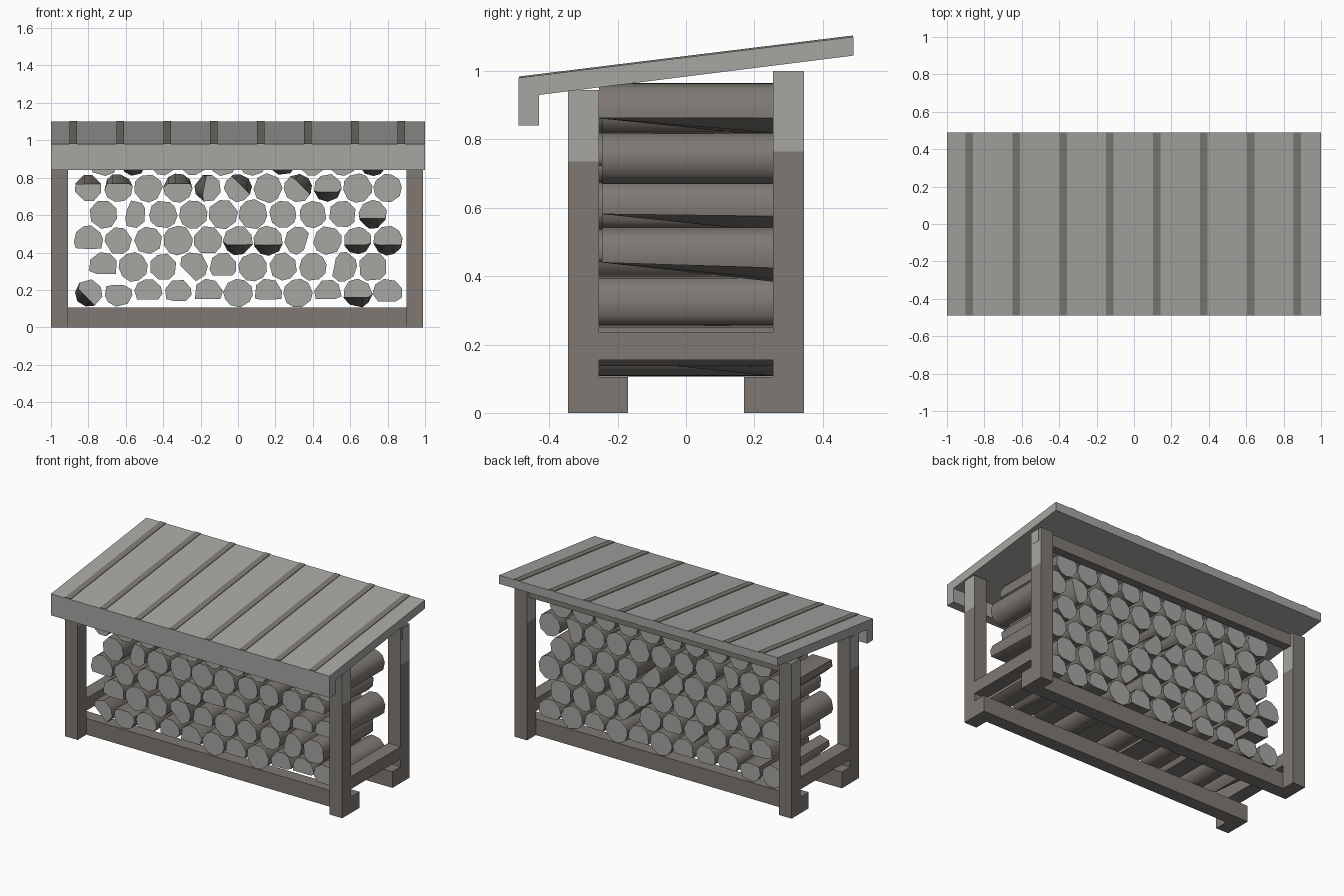
import bpy, bmesh, math, random
from mathutils import Vector

random.seed(4)
cube = bpy.data.objects.get("Cube")
if cube:
    bpy.data.objects.remove(cube, do_unlink=True)


def material(name, rgb):
    m = bpy.data.materials.new(name)
    m.use_nodes = True
    m.diffuse_color = (*rgb, 1)
    m.node_tree.nodes["Principled BSDF"].inputs["Base Color"].default_value = (*rgb, 1)
    return m


WOOD = material("brown_wood", (0.21, 0.19, 0.17))
GREY = material("pale_grey", (0.38, 0.38, 0.365))


def finish(name, bm, mats):
    bmesh.ops.recalc_face_normals(bm, faces=bm.faces)
    me = bpy.data.meshes.new(name)
    bm.to_mesh(me)
    bm.free()
    for m in mats:
        me.materials.append(m)
    ob = bpy.data.objects.new(name, me)
    bpy.context.collection.objects.link(ob)
    return ob


def box(name, lo, hi, pale_above=None):
    """Wooden box; end faces above the given height turn pale."""
    bm = bmesh.new()
    bmesh.ops.create_cube(bm, size=1)
    lo, hi = Vector(lo), Vector(hi)
    for v in bm.verts:
        v.co = (lo + hi) / 2 + v.co * (hi - lo)
    if pale_above:
        if lo.z < pale_above:
            bmesh.ops.bisect_plane(bm, geom=bm.verts[:] + bm.edges[:] + bm.faces[:],
                                   plane_co=(0, 0, pale_above), plane_no=(0, 0, 1))
        bm.normal_update()
        for f in bm.faces:
            if abs(f.normal.x) > 0.9 and f.calc_center_median().z > pale_above:
                f.material_index = 1
    return finish(name, bm, [WOOD, GREY])


def extrude_x(name, profile, x0, x1, mat):
    """Sweep a (y, z) profile along x."""
    bm = bmesh.new()
    face = bm.faces.new([bm.verts.new((x0, y, z)) for y, z in profile])
    geo = bmesh.ops.extrude_face_region(bm, geom=[face])["geom"]
    bmesh.ops.translate(bm, vec=(x1 - x0, 0, 0),
                        verts=[g for g in geo if isinstance(g, bmesh.types.BMVert)])
    return finish(name, bm, [mat])


# Frame: posts, end rails, ground runners and rear top beam
for side, x0 in (("right", -1.0), ("left", 0.9)):
    x1 = x0 + 0.09
    box(f"front_post_{side}", (x0, -0.345, 0), (x1, -0.255, 0.945), 0.735)
    box(f"back_post_{side}", (x0, 0.255, 0), (x1, 0.345, 1.0), 0.765)
    box(f"end_rail_{side}", (x0, -0.255, 0.155), (x1, 0.255, 0.235))
box("front_runner", (-1, -0.255, 0), (0.99, -0.17, 0.105))
box("back_runner", (-1, 0.17, 0), (0.99, 0.255, 0.105))
box("back_top_beam", (-1, 0.27, 0.92), (0.992, 0.325, 0.998), 0.9)

# Sloping roof with a front lip
extrude_x("roof", [(-0.49, 0.84), (-0.43, 0.84), (-0.43, 0.93), (0.49, 1.045),
                   (0.49, 1.1), (-0.49, 0.98)], -1, 1, GREY)
for i in range(8):
    x = -0.88 + i * 0.2505
    extrude_x(f"roof_batten_{i + 1}", [(-0.488, 0.97), (0.489, 1.09), (0.489, 1.104),
                                       (-0.488, 0.984)], x - 0.02, x + 0.02, WOOD)

# Stacked logs: o = round, lower case = flat cut all along, upper case = chipped front
DIRS = {"b": (0, -1), "t": (0, 1), "l": (-1, 0.2), "r": (1, -0.3), "q": (-0.7, -0.7), "p": (0.7, 0.7)}
ROWS = ["QtbbbobobBb", "booqbooolo", "boooo" "BBroBB", "oloooooooB",
        "TToTLPoPBoo", "oBooooBooB"]


def clamp(points, direction, depth):
    n = Vector(direction).normalized()
    return [p - n * max(0, p.dot(n) - depth) for p in points]


def log(name, x, z, kind):
    r = random.uniform(0.073, 0.081)
    sides = random.choice((8, 9, 10))
    turn = random.uniform(0, math.tau)
    back = []
    for i in range(sides):
        a = turn + math.tau * (i + random.uniform(-0.2, 0.2)) / sides
        back.append(Vector((math.cos(a), math.sin(a))) * r * random.uniform(0.96, 1.03))
    front = back
    if kind in DIRS:
        front = back = clamp(back, DIRS[kind], r * random.uniform(0.4, 0.65))
    elif kind.isupper():
        front = clamp(back, DIRS[kind.lower()], r * 0.3)
    elif random.random() < 0.2:
        back = clamp(back, random.choice(list(DIRS.values())), r * 0.3)
    bm = bmesh.new()
    y0 = -0.255 + random.choice((0, 0, 0.01))
    rings = [[bm.verts.new((x + p.x, y, z + p.y)) for p in pts]
             for pts, y in ((front, y0), (back, 0.255))]
    for ring in rings:
        bm.faces.new(ring).material_index = 1
    for i in range(sides):
        j = (i + 1) % sides
        bm.faces.new((rings[0][i], rings[0][j], rings[1][j], rings[1][i]))
    ob = finish(name, bm, [WOOD, GREY])
    ob.data.shade_smooth()
    ob.data.set_sharp_from_angle(angle=math.radians(52))


for r, row in enumerate(ROWS):
    for c, kind in enumerate(row):
        log(f"log_{r + 1}_{c + 1}", (c - (len(row) - 1) / 2) * 0.16, 0.183 + r * 0.1405, kind)
